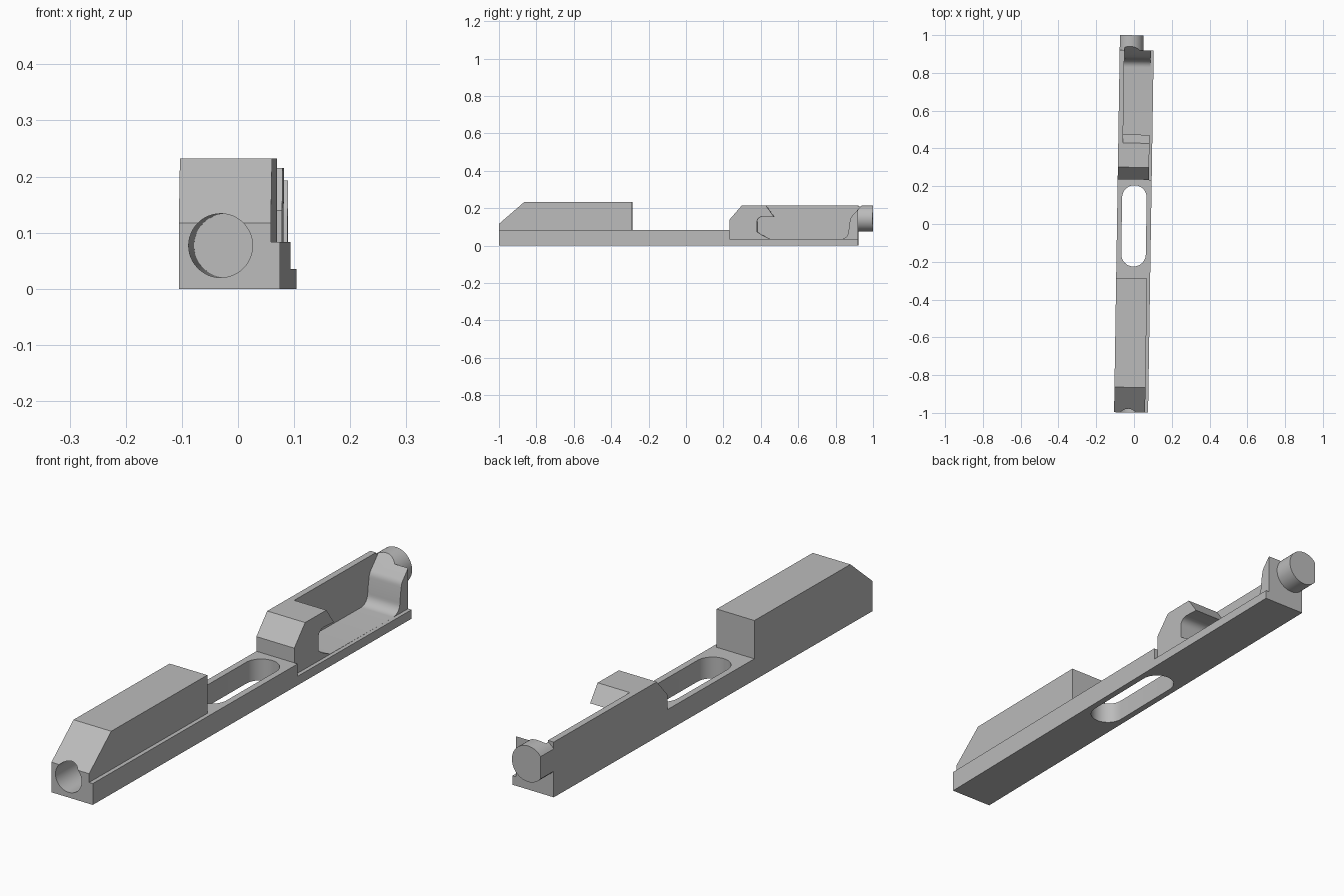
import bpy, bmesh, math
from mathutils import Matrix

if "Cube" in bpy.data.objects:
    bpy.data.objects.remove(bpy.data.objects["Cube"])

grey = bpy.data.materials.new("metal grey")
grey.diffuse_color = (0.5, 0.5, 0.5, 1)
grey.use_nodes = True
grey.node_tree.nodes["Principled BSDF"].inputs["Base Color"].default_value = grey.diffuse_color


def prism(name, pts, axis, lo, hi):
    """Extrude a closed profile along an axis: x uses (y, z), y uses (x, z), z uses (x, y)."""
    place = {"x": lambda a, b: (lo, a, b), "y": lambda a, b: (a, lo, b), "z": lambda a, b: (a, b, lo)}[axis]
    step = {"x": (hi - lo, 0, 0), "y": (0, hi - lo, 0), "z": (0, 0, hi - lo)}[axis]
    bm = bmesh.new()
    face = bm.faces.new([bm.verts.new(place(a, b)) for a, b in pts])
    ext = bmesh.ops.extrude_face_region(bm, geom=[face])
    bmesh.ops.translate(bm, vec=step, verts=[v for v in ext["geom"] if isinstance(v, bmesh.types.BMVert)])
    bmesh.ops.recalc_face_normals(bm, faces=bm.faces)
    mesh = bpy.data.meshes.new(name)
    bm.to_mesh(mesh)
    bm.free()
    mesh.materials.append(grey)
    obj = bpy.data.objects.new(name, mesh)
    bpy.context.collection.objects.link(obj)
    return obj


def arc(cx, cy, r, a0, a1, n):
    angles = [math.radians(a0 + (a1 - a0) * i / n) for i in range(n + 1)]
    return [(cx + r * math.cos(a), cy + r * math.sin(a)) for a in angles]


def rect(a0, a1, b0, b1):
    return [(a0, b0), (a1, b0), (a1, b1), (a0, b1)]


def combine(target, tool, operation):
    bpy.context.view_layer.objects.active = target
    mod = target.modifiers.new("combine", "BOOLEAN")
    mod.operation, mod.solver, mod.object = operation, "EXACT", tool
    bpy.ops.object.modifier_apply(modifier=mod.name)
    bpy.data.objects.remove(tool)


# Long body: tall front block, low middle, raised rear section
body = prism("bolt_body", [(-0.998, 0), (0.92, 0), (0.92, 0.215), (0.30, 0.215), (0.235, 0.14),
                           (0.235, 0.083), (-0.287, 0.083), (-0.287, 0.232), (-0.865, 0.232),
                           (-0.998, 0.117)], "x", -0.09, 0.09)

# Rear knob with a flat on the left side
flat = math.degrees(math.acos(-0.055 / 0.07))
combine(body, prism("knob", arc(-0.035, 0.145, 0.07, -flat, flat, 40), "y", 0.905, 0.999), "UNION")

# Side ledges along the right
combine(body, prism("front_ledge_cut", rect(-1.1, 0.1, 0.083, 0.3), "x", 0.074, 0.2), "DIFFERENCE")
combine(body, prism("rear_ledge_cut", rect(0.235, 1.1, 0.035, 0.3), "x", 0.075, 0.2), "DIFFERENCE")

# Side pocket with hooked front lip and rounded rear ramp
pocket = ([(0.409, 0.24), (0.428, 0.215), (0.473, 0.152), (0.41, 0.155)]
          + arc(0.41, 0.125, 0.03, 95, 180, 5) + [(0.38, 0.074), (0.41, 0.055), (0.45, 0.036)]
          + arc(0.83, 0.075, 0.04, -90, 0, 8)
          + [(0.874, 0.11)] + arc(0.92, 0.13, 0.042, 175, 140, 4) + [(0.94, 0.215), (0.951, 0.24)])
combine(body, prism("pocket_cut", pocket, "x", -0.065, 0.2), "DIFFERENCE")

# Rounded slot through the middle, and the front bore
slot = arc(0, 0.14, 0.065, 0, 180, 24) + arc(0, -0.16, 0.065, 180, 360, 24)
combine(body, prism("slot_cut", slot, "z", -0.1, 0.2), "DIFFERENCE")
combine(body, prism("bore_cut", arc(-0.0155, 0.077, 0.057, 0, 352.5, 47), "y", -1.1, -0.38), "DIFFERENCE")

# The whole part sits turned slightly about the vertical
body.data.transform(Matrix.Rotation(math.radians(-0.89), 4, "Z"))
body.select_set(True)
bpy.context.view_layer.objects.active = body
bpy.ops.object.shade_smooth_by_angle(angle=math.radians(25))
